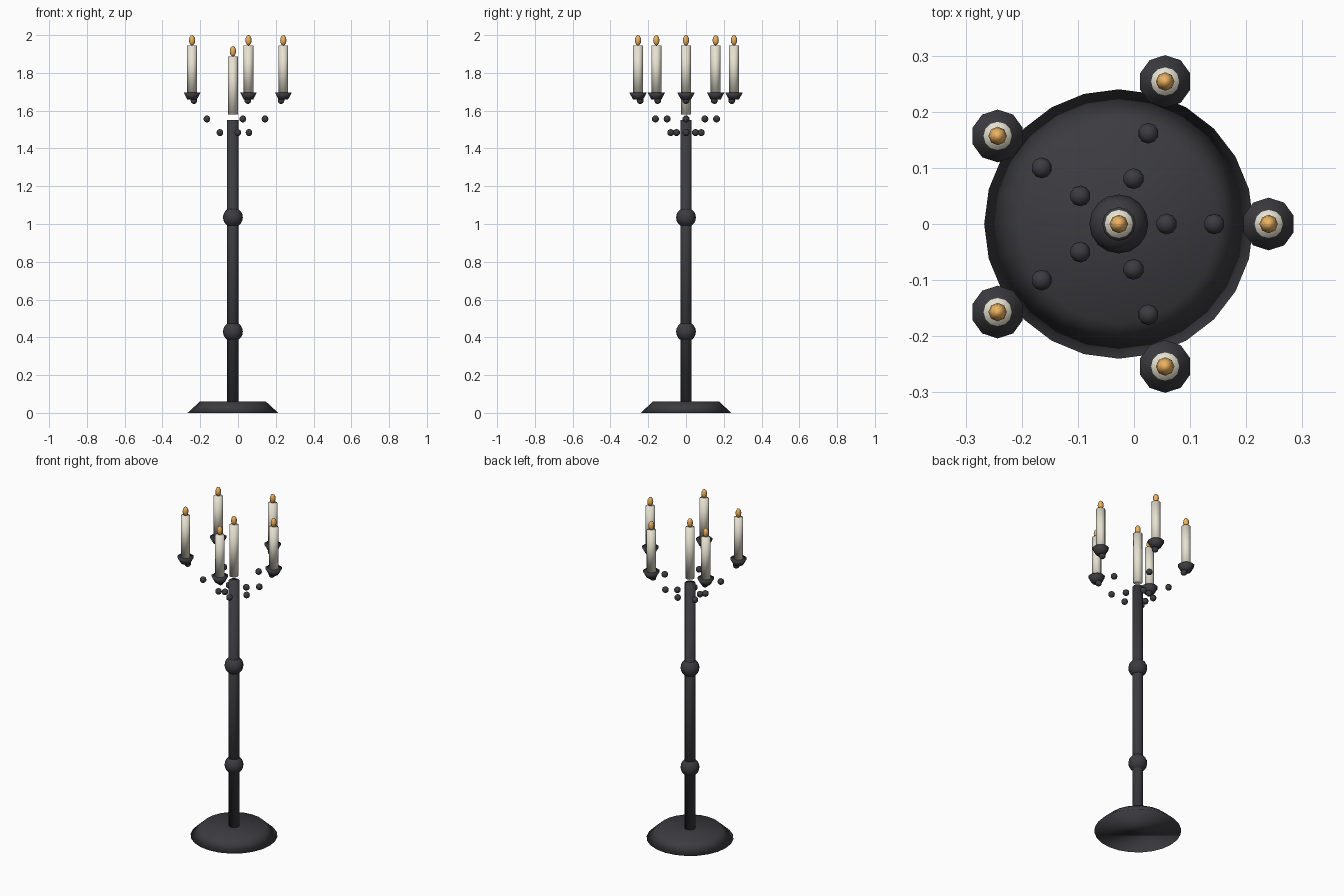
import bpy
from math import cos, sin, radians

if "Cube" in bpy.data.objects:
    bpy.data.objects.remove(bpy.data.objects["Cube"])

CX = -0.027  # pole axis


def material(name, color):
    m = bpy.data.materials.new(name)
    m.diffuse_color = (*color, 1)
    m.use_nodes = True
    m.node_tree.nodes["Principled BSDF"].inputs["Base Color"].default_value = m.diffuse_color
    return m


IRON = material("iron", (0.045, 0.045, 0.052))
WAX = material("wax", (0.80, 0.76, 0.64))
FIRE = material("flame", (0.85, 0.45, 0.12))


def finish(name, mat, smooth=True):
    ob = bpy.context.object
    ob.name = name
    ob.data.materials.append(mat)
    if smooth:
        bpy.ops.object.shade_smooth()
    return ob


def frustum(name, x, y, z0, z1, r0, r1, sides, mat, smooth=True):
    bpy.ops.mesh.primitive_cone_add(vertices=sides, radius1=r0, radius2=r1, depth=z1 - z0,
                                    location=(x, y, (z0 + z1) / 2))
    return finish(name, mat, smooth)


def ball(name, x, y, z, r, mat, seg=12, rings=8, stretch=1):
    bpy.ops.mesh.primitive_uv_sphere_add(segments=seg, ring_count=rings, radius=r, location=(x, y, z))
    ob = finish(name, mat)
    ob.scale.z = stretch
    return ob


def candle(name, x, y, z0, z1):
    frustum(name, x, y, z0, z1, 0.026, 0.026, 12, WAX)
    ball(name + "_flame", x, y, z1 + 0.0275, 0.0165, FIRE, 8, 6, 0.0275 / 0.0165)


# Foot and pole with two knops
frustum("foot", CX, 0, 0, 0.06, 0.24, 0.175, 24, IRON)
frustum("pole", CX, 0, 0.06, 1.55, 0.03, 0.03, 12, IRON)
for z in (0.43, 1.035):
    ball("knop", CX, 0, z, 0.0525, IRON, 16, 10)

# Central candle floating just above the pole
candle("centre_candle", CX, 0, 1.58, 1.887)

# Five arms of beads, each ending in a cup and candle
for i in range(5):
    c, s = cos(radians(72 * i)), sin(radians(72 * i))
    for r, z in ((0.085, 1.484), (0.17, 1.556), (0.255, 1.654)):
        ball("arm_bead", CX + r * c, r * s, z, 0.0185, IRON, 10, 8)
    x, y = CX + 0.267 * c, 0.267 * s
    frustum("cup", x, y, 1.66, 1.697, 0.027, 0.047, 10, IRON)
    candle("candle", x, y, 1.697, 1.945)
